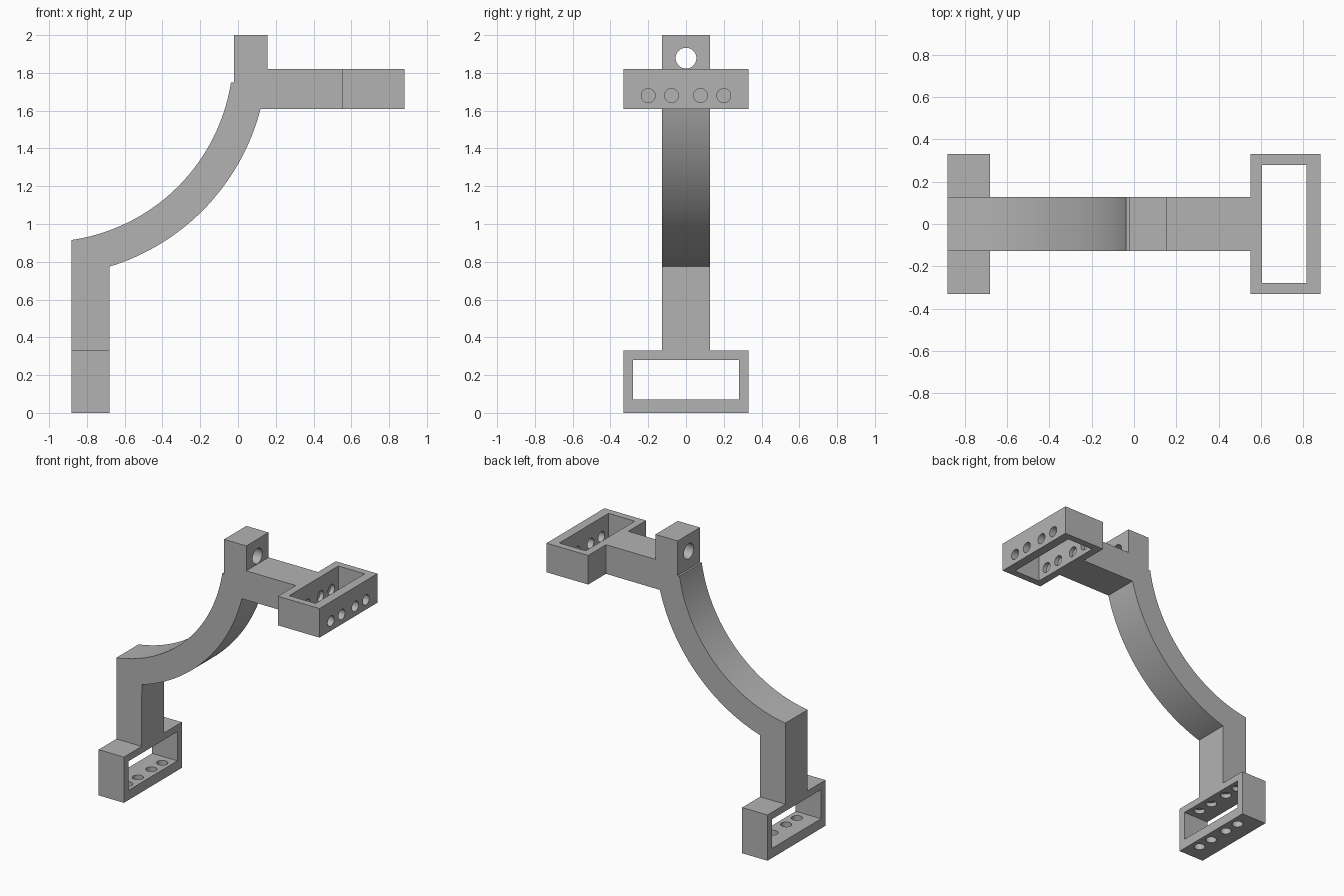
import bpy, bmesh, math
from mathutils import Matrix

if "Cube" in bpy.data.objects:
    bpy.data.objects.remove(bpy.data.objects["Cube"], do_unlink=True)

grey = bpy.data.materials.new("plain grey")
grey.use_nodes = True
colour = (0.45, 0.45, 0.45, 1)
grey.diffuse_color = colour
grey.node_tree.nodes["Principled BSDF"].inputs["Base Color"].default_value = colour

HALF = 0.127          # half width of the arm
HOLE_Y = (-0.2, -0.077, 0.077, 0.2)


def finish(bm, name):
    bmesh.ops.recalc_face_normals(bm, faces=bm.faces[:])
    mesh = bpy.data.meshes.new(name)
    bm.to_mesh(mesh)
    bm.free()
    mesh.materials.append(grey)
    ob = bpy.data.objects.new(name, mesh)
    bpy.context.collection.objects.link(ob)
    return ob


def box(name, lo, hi):
    bm = bmesh.new()
    size = [b - a for a, b in zip(lo, hi)]
    mid = [(a + b) / 2 for a, b in zip(lo, hi)]
    bmesh.ops.create_cube(bm, size=1, matrix=Matrix.Translation(mid) @ Matrix.Diagonal((*size, 1)))
    return finish(bm, name)


def drill(name, centre, radius, length, axis):
    bm = bmesh.new()
    turn = Matrix.Rotation(math.pi / 2, 4, 'Y') if axis == 'X' else Matrix()
    bmesh.ops.create_cone(bm, cap_ends=True, segments=32, radius1=radius, radius2=radius,
                          depth=length, matrix=Matrix.Translation(centre) @ turn)
    return finish(bm, name)


def combine(target, other, operation):
    mod = target.modifiers.new(operation, 'BOOLEAN')
    mod.object, mod.operation, mod.solver = other, operation, 'EXACT'
    bpy.context.view_layer.objects.active = target
    bpy.ops.object.modifier_apply(modifier=mod.name)
    bpy.data.objects.remove(other, do_unlink=True)


def arc(radius, start, end, steps=40):
    # points round the centre of the curved strut
    angles = [math.radians(start + (end - start) * i / steps) for i in range(steps + 1)]
    return [(-1.025 + radius * math.cos(a), 1.905 + radius * math.sin(a)) for a in angles]


# Side profile: leg, curved strut, straight arm and upright lug
outline = [(-0.882, 0.3), (-0.68, 0.3)]
outline += arc(1.182, -73, -14.5)
outline += [(0.58, 1.61), (0.58, 1.82), (0.155, 1.82), (0.155, 2), (-0.022, 2), (-0.022, 1.75)]
outline += arc(1.0, -8.9, -81.8)
bm = bmesh.new()
face = bm.faces.new([bm.verts.new((x, -HALF, z)) for x, z in outline])
sweep = bmesh.ops.extrude_face_region(bm, geom=[face])
moved = [v for v in sweep["geom"] if isinstance(v, bmesh.types.BMVert)]
bmesh.ops.translate(bm, verts=moved, vec=(0, 2 * HALF, 0))
bracket = finish(bm, "curved_bracket")

# Rectangular frames at both ends, joined on and then opened
combine(bracket, box("foot_frame", (-0.882, -0.33, 0), (-0.68, 0.33, 0.33)), 'UNION')
combine(bracket, box("end_frame", (0.55, -0.33, 1.61), (0.882, 0.33, 1.82)), 'UNION')
combine(bracket, box("foot_window", (-1, -0.28, 0.07), (-0.5, 0.28, 0.28)), 'DIFFERENCE')
combine(bracket, box("end_window", (0.605, -0.28, 1.5), (0.815, 0.28, 1.95)), 'DIFFERENCE')

# Screw holes through the outer walls, stopping inside the inner walls
for y in HOLE_Y:
    combine(bracket, drill("foot_drill", (-0.745, y, 0.13), 0.037, 0.36, 'Z'), 'DIFFERENCE')
    combine(bracket, drill("end_drill", (0.755, y, 1.68), 0.037, 0.36, 'X'), 'DIFFERENCE')

# Pivot hole through the lug
combine(bracket, drill("lug_drill", (0.07, 0, 1.878), 0.055, 0.5, 'X'), 'DIFFERENCE')

bpy.ops.object.select_all(action='DESELECT')
bracket.select_set(True)
bpy.context.view_layer.objects.active = bracket
bpy.ops.object.shade_smooth_by_angle(angle=math.radians(30))
